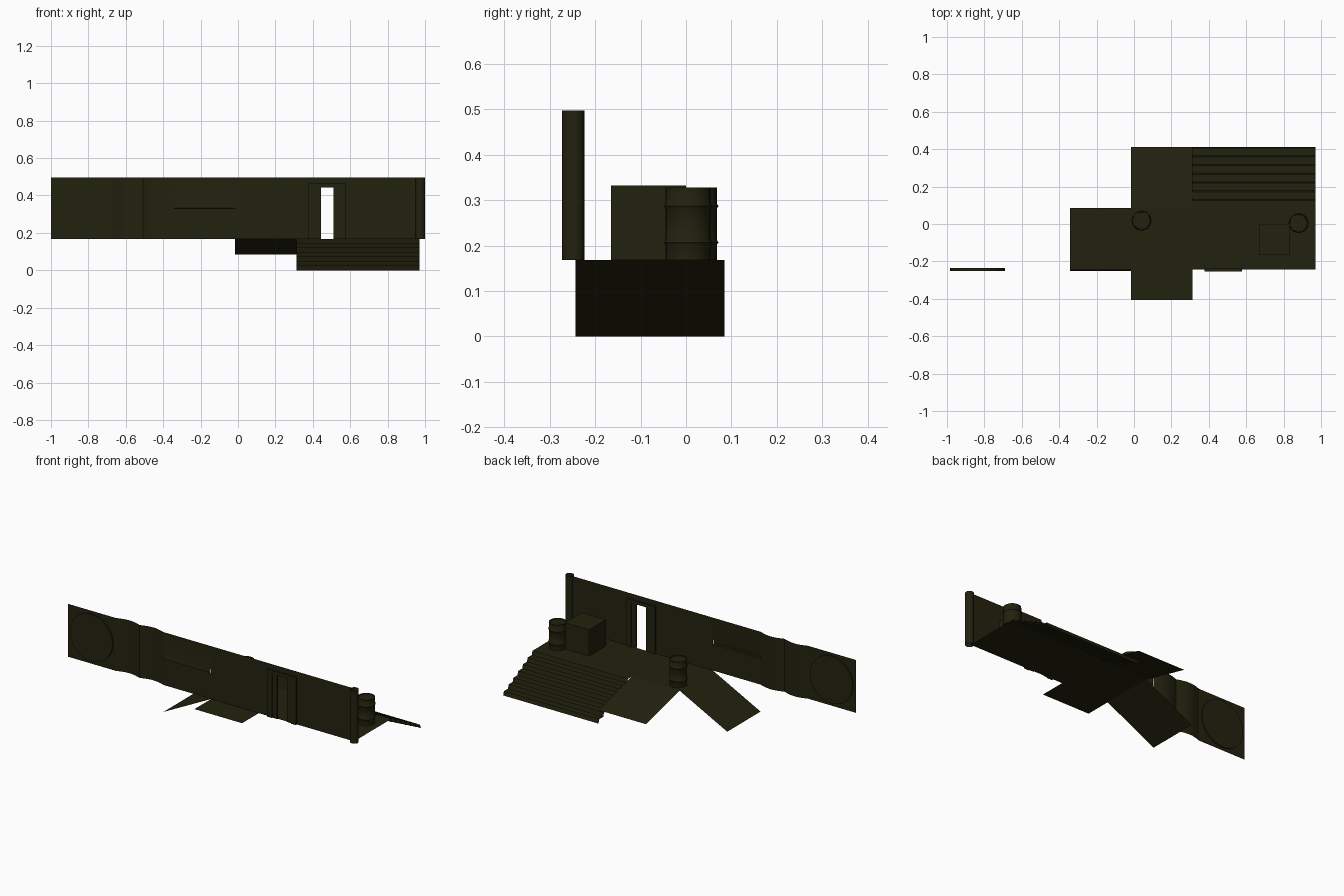
import bpy, bmesh, math
from mathutils import Vector

if "Cube" in bpy.data.objects:
    bpy.data.objects.remove(bpy.data.objects["Cube"])

M = 0.1642                      # grid module of the level kit
X1, X0 = 0.97, -0.015           # platform ends
YF, YM, YB = -0.243, 0.085, 0.413
ZF, ZT = 0.168, 0.497           # floor and wall top

olive = bpy.data.materials.new("dark_olive")
olive.diffuse_color = (0.0165, 0.0158, 0.0046, 1)
olive.use_nodes = True
olive.node_tree.nodes["Principled BSDF"].inputs["Base Color"].default_value = olive.diffuse_color


def finish(name, bm, smooth=False):
    me = bpy.data.meshes.new(name)
    bm.to_mesh(me)
    bm.free()
    ob = bpy.data.objects.new(name, me)
    bpy.context.collection.objects.link(ob)
    me.materials.append(olive)
    if smooth:
        bpy.ops.object.select_all(action='DESELECT')
        ob.select_set(True)
        bpy.context.view_layer.objects.active = ob
        bpy.ops.object.shade_smooth_by_angle(angle=math.radians(35))
    return ob


def strip(name, profile, offset, smooth=False):
    """Sheet made by sweeping an open profile along an offset."""
    bm = bmesh.new()
    a = [bm.verts.new(p) for p in profile]
    b = [bm.verts.new(Vector(p) + Vector(offset)) for p in profile]
    for i in range(len(a) - 1):
        bm.faces.new((a[i], a[i + 1], b[i + 1], b[i]))
    return finish(name, bm, smooth)


def box(name, x0, x1, y0, y1, z0, z1):
    bm = bmesh.new()
    bmesh.ops.create_cube(bm, size=1)
    for v in bm.verts:
        v.co = Vector(((x0 + x1) / 2 + v.co.x * (x1 - x0),
                       (y0 + y1) / 2 + v.co.y * (y1 - y0),
                       (z0 + z1) / 2 + v.co.z * (z1 - z0)))
    return finish(name, bm)


def lathe(name, x, y, profile, n, cap=False):
    bm = bmesh.new()
    rings = [[bm.verts.new((x + r * math.cos(2 * math.pi * i / n),
                            y + r * math.sin(2 * math.pi * i / n), z))
              for i in range(n)] for r, z in profile]
    for a, b in zip(rings, rings[1:]):
        for i in range(n):
            j = (i + 1) % n
            bm.faces.new((a[i], a[j], b[j], b[i]))
    if cap:
        bm.faces.new(rings[-1])
    return finish(name, bm, True)


def wall(name, x0, x1, z0=ZF, z1=ZT):
    return strip(name, [(x0, YF, z0), (x1, YF, z0)], (0, 0, z1 - z0))


# Floor sheets
XS = X0 + 2 * M                 # where the stairs begin
strip("platform_floor", [(X0, YF, ZF), (X1, YF, ZF)], (0, YM - YF, 0))
strip("front_landing", [(X0, YF - M, ZF), (XS, YF - M, ZF)], (0, M, 0))

# Ramps: steep one to the left, shallow one to the back
strip("left_ramp", [(X0 - 2 * M, YF, 0), (X0, YF, ZF)], (0, YM - YF, 0))
strip("back_ramp", [(XS, YB, ZF / 2), (XS, YM, ZF)], (X0 - XS, 0, 0))

# Stairs at the back: seven treads with slightly raked risers
N, pts = 7, [(X1, YM, ZF)]
run, rise = (YB - YM) / N, ZF / N
for i in range(N):
    y, z = YM + run * (i + 1), ZF - rise * i
    pts += [(X1, y - 0.007, z), (X1, y, z - rise)]
strip("back_stairs", pts, (XS - X1, 0, 0))

# Flat wall panels
wall("far_left_wall", -1.0, -1.0 + 2 * M)
wall("middle_wall", X0, XS)
wall("right_wall", XS + 2 * M, X1)

# Two bowed wall panels
for k in range(2):
    xa = -1.0 + (2 + k) * M
    strip(f"bowed_wall_{k + 1}",
          [(xa + M * i / 10, YF + 0.018 * math.sin(math.pi * i / 10), ZF) for i in range(11)],
          (0, 0, ZT - ZF), True)

# Wall panel with a horizontal crease at mid height
xc = X0 - 2 * M
strip("creased_wall", [(xc, YF, ZT), (xc, YF - 0.003, 0.36), (xc, YF - 0.008, 0.334),
                       (xc, YF, 0.33), (xc, YF, ZF)], (2 * M, 0, 0), True)

# Door wall with a narrow opening, jambs and lintel
xd, half, zd = XS + M, 0.034, 0.443
wall("door_wall_top", xd - M, xd + M, zd, ZT)
for s, side in ((-1, "left"), (1, "right")):
    a, b = sorted((xd + s * half, xd + s * M))
    wall(f"door_wall_{side}", a, b, ZF, zd)
    a, b = sorted((xd + s * half, xd + s * 0.065))
    box(f"door_leaf_{side}", a, b, YF - 0.005, YF + 0.005, ZF, zd)
    a, b = sorted((xd + s * 0.065, xd + s * 0.1))
    box(f"door_jamb_{side}", a, b, YF - 0.011, YF + 0.009, ZF, zd + 0.02)
box("door_lintel", xd - 0.065, xd + 0.065, YF - 0.011, YF + 0.009, zd, zd + 0.02)

# Round hatch standing proud on both sides of the far left panel
bm = bmesh.new()
bmesh.ops.create_cone(bm, cap_ends=True, segments=32, radius1=0.147, radius2=0.147, depth=0.015)
for v in bm.verts:
    v.co = Vector((-1.0 + M + v.co.x, YF + v.co.z, (ZF + ZT) / 2 + v.co.y))
bmesh.ops.recalc_face_normals(bm, faces=bm.faces)
finish("round_hatch", bm, True)

# Open corner column
lathe("corner_column", 0.975, -0.248, [(0.025, ZF), (0.025, ZT)], 16)

# Ribbed barrels
for i, (bx, by) in enumerate(((0.04, 0.018), (0.88, 0.005))):
    prof = [(0.05, ZF)]
    for zr in (0.207, 0.287):
        prof += [(0.05, zr - 0.005), (0.0535, zr), (0.05, zr + 0.005)]
    prof += [(0.05, 0.328), (0.046, 0.328), (0.045, 0.323)]
    lathe(f"barrel_{i + 1}", bx, by, prof, 20, True)

# Crate
box("crate", 0.667, 0.831, -0.165, 0.0, ZF, 0.332)
